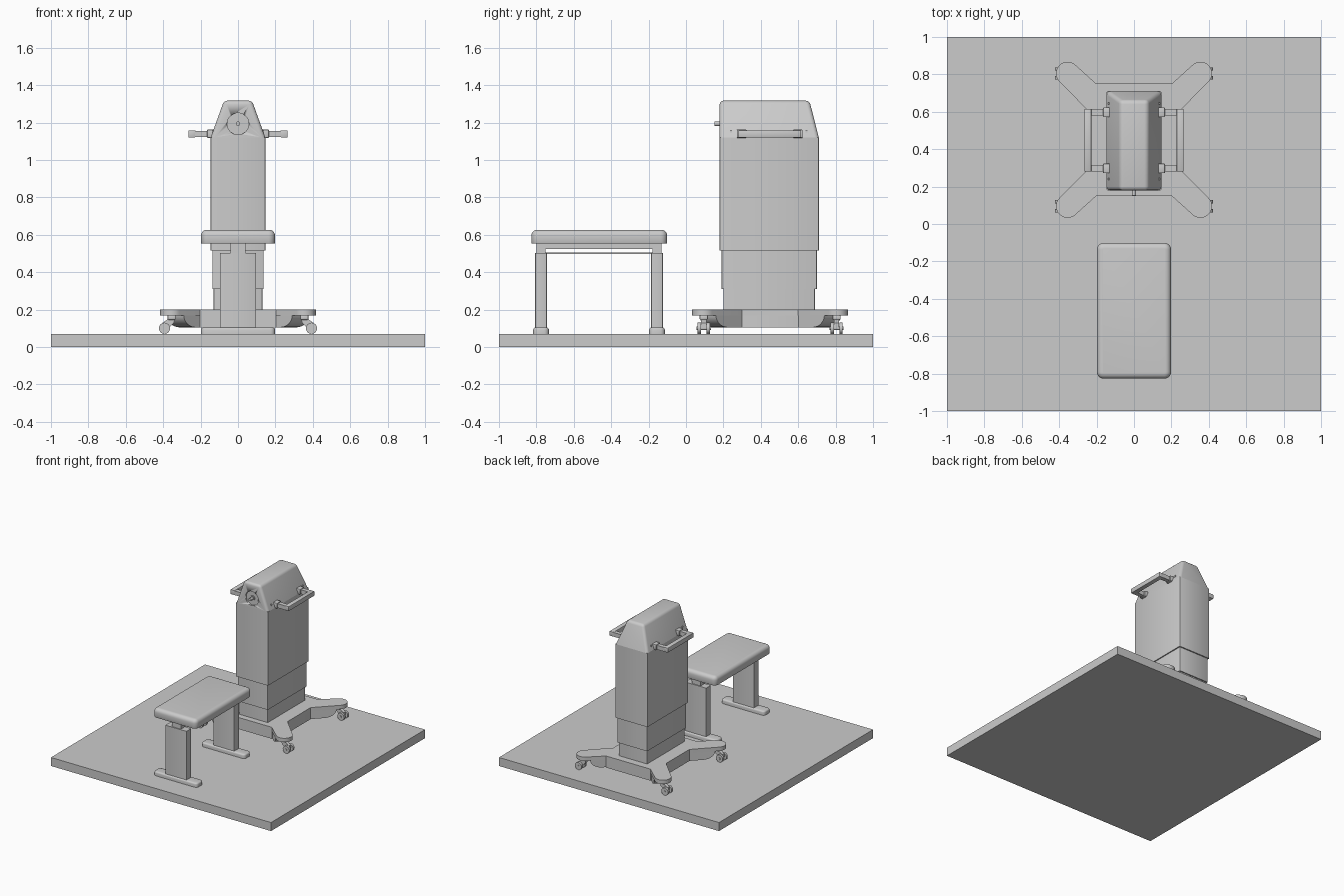
import bpy, bmesh, math
from mathutils import Vector, Matrix

cube = bpy.data.objects.get("Cube")
if cube:
    bpy.data.objects.remove(cube, do_unlink=True)

grey = bpy.data.materials.new("plain_grey")
grey.use_nodes = True
grey.diffuse_color = (0.6, 0.6, 0.6, 1)
grey.node_tree.nodes["Principled BSDF"].inputs["Base Color"].default_value = (0.6, 0.6, 0.6, 1)


def finish(name, bm, smooth=True):
    bmesh.ops.recalc_face_normals(bm, faces=bm.faces)
    mesh = bpy.data.meshes.new(name)
    bm.to_mesh(mesh)
    bm.free()
    mesh.materials.append(grey)
    ob = bpy.data.objects.new(name, mesh)
    bpy.context.collection.objects.link(ob)
    if smooth:
        bpy.ops.object.select_all(action='DESELECT')
        ob.select_set(True)
        bpy.context.view_layer.objects.active = ob
        bpy.ops.object.shade_smooth_by_angle(angle=math.radians(35))
    return ob


def round_edges(bm, width, segments, test=lambda e: True):
    edges = [e for e in bm.edges if test(e)]
    bmesh.ops.bevel(bm, geom=edges, offset=width, segments=segments, profile=0.5, affect='EDGES')


def is_upright(e):
    a, b = (v.co for v in e.verts)
    return abs(a.z - b.z) > 0.01


def box(name, x, y, z, bevel=0, segments=3, test=lambda e: True):
    bm = bmesh.new()
    bmesh.ops.create_cube(bm, size=1)
    for v in bm.verts:
        v.co = [mid[0] + (mid[1] - mid[0]) * (c + 0.5) for mid, c in zip((x, y, z), v.co)]
    if bevel:
        round_edges(bm, bevel, segments, test)
    return finish(name, bm)


def cylinder_y(name, x, y0, y1, z, radius, sides=32):
    bm = bmesh.new()
    place = Matrix.Translation((x, (y0 + y1) / 2, z)) @ Matrix.Rotation(math.pi / 2, 4, 'X')
    bmesh.ops.create_cone(bm, cap_ends=True, segments=sides, radius1=radius, radius2=radius,
                          depth=y1 - y0, matrix=place)
    return finish(name, bm)


def prism(name, points, direction):
    """Extrude a closed loop of 3D points along a direction."""
    bm = bmesh.new()
    face = bm.faces.new([bm.verts.new(p) for p in points])
    out = bmesh.ops.extrude_face_region(bm, geom=[face])
    bmesh.ops.translate(bm, vec=direction,
                        verts=[g for g in out["geom"] if isinstance(g, bmesh.types.BMVert)])
    return finish(name, bm)


# Floor slab
box("floor", (-1, 1), (-1, 1), (0, 0.07))

# Telescoping column, three nested sleeves
box("column_lower", (-0.13, 0.13), (0.2, 0.69), (0.105, 0.32), 0.006, 2, is_upright)
box("column_middle", (-0.137, 0.137), (0.19, 0.7), (0.31, 0.53), 0.006, 2, is_upright)
box("column_upper", (-0.146, 0.146), (0.18, 0.71), (0.515, 1.12), 0.006, 2, is_upright)

# Tapered head with rounded upper edges
bm = bmesh.new()
bmesh.ops.create_cube(bm, size=2)
for v in bm.verts:
    top = v.co.z > 0
    back = v.co.y > 0
    v.co = (v.co.x * (0.075 if top else 0.146),
            (0.66 if top else 0.71) if back else 0.18,
            1.317 if top else 1.12)
round_edges(bm, 0.02, 4, lambda e: max(v.co.z for v in e.verts) > 1.2)
head = finish("head", bm)

# Round recess in the head with a dial and knob
cutter = cylinder_y("dial_cutter", 0, 0.1, 0.192, 1.193, 0.058, 48)
cutter.hide_render = True
cutter.hide_viewport = True
cut = head.modifiers.new("dial_recess", 'BOOLEAN')
cut.operation = 'DIFFERENCE'
cut.object = cutter
cylinder_y("dial_face", 0, 0.184, 0.195, 1.193, 0.02)
cylinder_y("dial_knob", 0, 0.152, 0.19, 1.193, 0.012, 24)

# Side handles with mounting pads and screws
for side, s in (("left", 1), ("right", -1)):
    def span(a, b):
        return tuple(sorted((s * a, s * b)))
    box(side + "_handle_grip", span(0.228, 0.265), (0.28, 0.615), (1.12, 1.158), 0.003, 2)
    for end, y in (("front", 0.28), ("back", 0.58)):
        box(f"{side}_handle_arm_{end}", span(0.12, 0.24), (y, y + 0.035), (1.122, 1.156))
        box(f"{side}_handle_pad_{end}", span(0.12, 0.165), (y - 0.008, y + 0.043), (1.118, 1.162), 0.003, 2)
    for y in (0.24, 0.645):
        box(f"{side}_handle_screw", span(0.125, 0.14), (y - 0.005, y + 0.005), (1.147, 1.16))

# Four-armed base: outline of one corner, mirrored to the others
hub = Vector((0.355, 0.355))
corner = [Vector((0.24, 0.15))]
corner += [hub + 0.062 * Vector((math.cos(a), math.sin(a)))
           for a in (math.radians(-45 + 180 * i / 16) for i in range(17))]
corner += [Vector((0.202, 0.3))]
mid_y = 0.45
outline = []
for sx, sy in ((1, 1), (-1, 1), (-1, -1), (1, -1)):
    pts = corner if sx * sy > 0 else corner[::-1]
    outline += [(sx * p.x, mid_y + sy * p.y, 0.168) for p in pts]
prism("base_plate", outline, (0, 0, 0.032))
body = [(0.24, 0.15), (0.202, 0.3)]
loop = []
for sx, sy in ((1, 1), (-1, 1), (-1, -1), (1, -1)):
    pts = body if sx * sy > 0 else body[::-1]
    loop += [(sx * x, mid_y + sy * y, 0.105) for x, y in pts]
prism("base_body", loop, (0, 0, 0.08))

for sx in (1, -1):
    for sy in (1, -1):
        name = ("left" if sx > 0 else "right") + ("_back" if sy > 0 else "_front")
        # Arm underside sweeps up towards the caster
        along = Vector((sx, sy, 0)).normalized()
        across = Vector((-sy, sx, 0)).normalized()
        centre = Vector((sx * hub.x, mid_y + sy * hub.y, 0))
        profile = [(-0.24, 0.19), (-0.24, 0.105)]
        profile += [(-0.12 + 0.09 * math.sin(t), 0.17 - 0.065 * math.cos(t))
                    for t in (math.pi / 2 * i / 8 for i in range(9))]
        profile += [(-0.03, 0.19)]
        prism(name + "_arm", [centre + along * d - across * 0.062 + Vector((0, 0, z))
                              for d, z in profile], across * 0.124)

        # Twin-wheel caster trailing outwards
        x, y = centre.x, centre.y
        wheel_x = x + sx * 0.038
        box(name + "_caster_mount", (x - 0.022, x + 0.022), (y - 0.022, y + 0.022), (0.145, 0.17), 0.006, 2)
        fork = [(-0.02, 0.15), (0.018, 0.15), (0.05, 0.128), (0.05, 0.1), (0.028, 0.092), (-0.01, 0.125)]
        prism(name + "_caster_fork", [(x + sx * dx, y - 0.014, z) for dx, z in fork], (0, 0.028, 0))
        cylinder_y(name + "_caster_axle", wheel_x, y - 0.038, y + 0.038, 0.1, 0.009, 16)
        for d in (-1, 1):
            cylinder_y(name + "_caster_wheel", wheel_x, y + d * 0.024 - 0.009, y + d * 0.024 + 0.009,
                       0.1, 0.03, 24)

# Bench seat with soft corners
bm = bmesh.new()
bmesh.ops.create_cube(bm, size=1)
for v in bm.verts:
    v.co = (v.co.x * 0.396, -0.464 + v.co.y * 0.726, 0.589 + v.co.z * 0.074)
round_edges(bm, 0.035, 5, is_upright)
round_edges(bm, 0.03, 5, lambda e: all(v.co.z > 0.62 for v in e.verts))
round_edges(bm, 0.006, 2, lambda e: all(v.co.z < 0.553 for v in e.verts))
finish("bench_seat", bm)

# Bench underframe and thin link bar
box("bench_rail", (-0.04, 0.04), (-0.8, -0.13), (0.525, 0.556))
box("bench_link_bar", (-0.03, 0.03), (-0.775, -0.155), (0.496, 0.506))

# Bench legs, each an outer sleeve with an inner post and a foot
for end, y in (("front", -0.775), ("back", -0.155)):
    box(f"bench_{end}_leg", (-0.096, 0.096), (y - 0.031, y + 0.031), (0.09, 0.503), 0.003, 2, is_upright)
    box(f"bench_{end}_post", (-0.04, 0.04), (y - 0.023, y + 0.023), (0.49, 0.555))
    bm = bmesh.new()
    bmesh.ops.create_cube(bm, size=1)
    for v in bm.verts:
        v.co = (v.co.x * 0.396, y + v.co.y * 0.084, 0.0865 + v.co.z * 0.035)
    round_edges(bm, 0.025, 4, is_upright)
    round_edges(bm, 0.012, 3, lambda e: all(v.co.z > 0.1 for v in e.verts))
    finish(f"bench_{end}_foot", bm)
